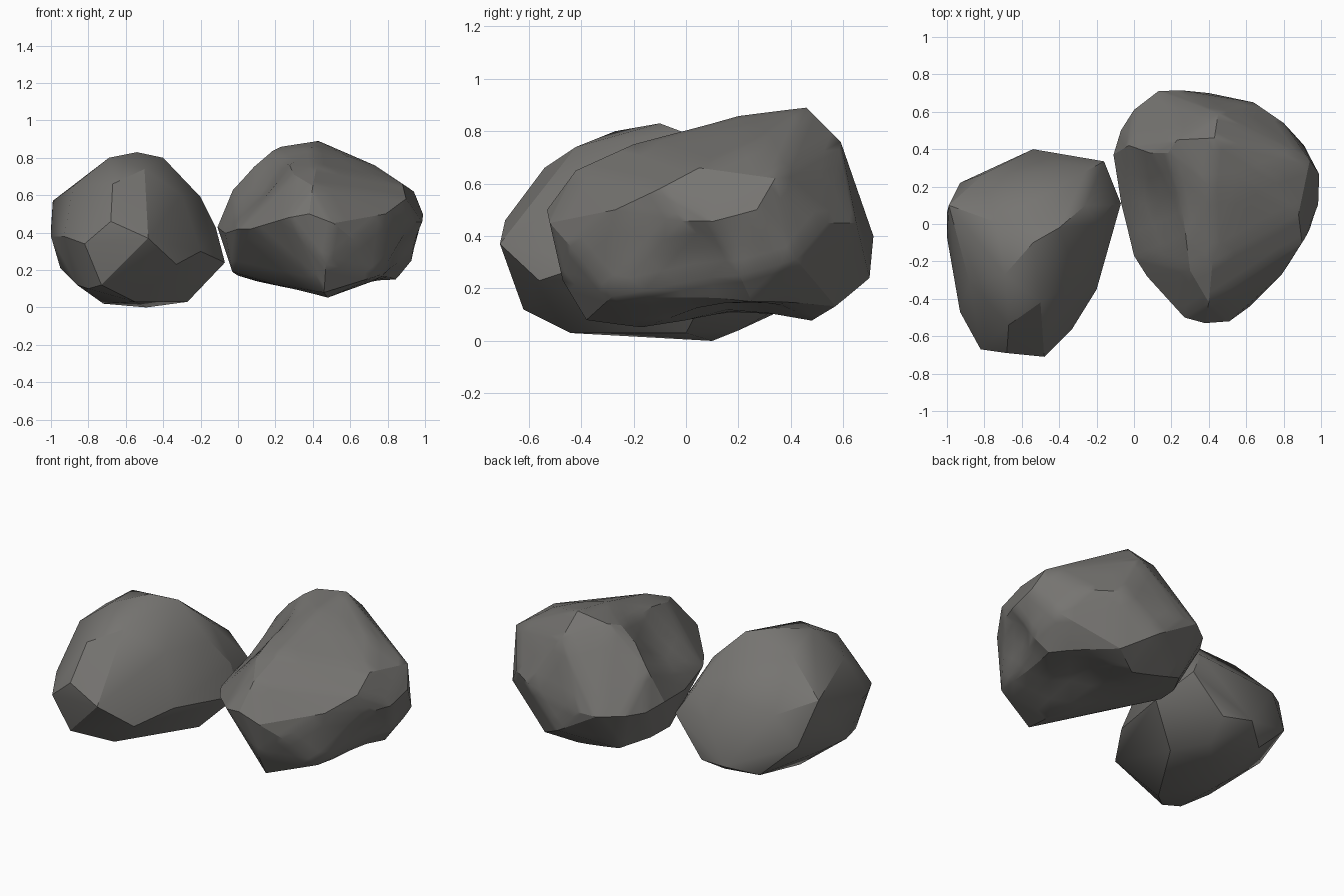
import bpy, bmesh, math
from mathutils import Vector

stone = bpy.data.materials.new("dark_stone")
stone.diffuse_color = (.18, .175, .165, 1)


def rock(name, corners, dents=()):
    """Faceted boulder: hull around its corners, then soft hollows pressed in."""
    bm = bmesh.new()
    for c in corners:
        bm.verts.new(c)
    bmesh.ops.convex_hull(bm, input=bm.verts)
    loose = [v for v in bm.verts if not v.link_faces]
    bmesh.ops.delete(bm, geom=loose, context='VERTS')
    if dents:
        bmesh.ops.subdivide_edges(bm, edges=bm.edges[:], cuts=3, use_grid_fill=True)
        for centre, push, radius in dents:
            for v in bm.verts:
                d = (v.co - Vector(centre)).length / radius
                v.co += Vector(push) * math.exp(-d * d)
    bmesh.ops.recalc_face_normals(bm, faces=bm.faces[:])
    mesh = bpy.data.meshes.new(name)
    bm.to_mesh(mesh)
    bm.free()
    mesh.materials.append(stone)
    ob = bpy.data.objects.new(name, mesh)
    bpy.context.collection.objects.link(ob)
    bpy.ops.object.select_all(action='DESELECT')
    ob.select_set(True)
    bpy.context.view_layer.objects.active = ob
    bpy.ops.object.shade_smooth_by_angle(angle=math.radians(27))
    return ob


# Left boulder: long front to back, blunt front facet
rock("left_boulder", [
    # front facet
    (-.48, -.71, .37), (-.68, -.69, .46), (-.82, -.67, .34), (-.73, -.62, .12),
    # crown
    (-.67, -.54, .66), (-.69, -.27, .80), (-.74, .01, .76), (-.54, -.10, .83),
    (-.40, -.02, .80), (-.50, -.42, .74), (-.88, -.31, .65),
    # left flank
    (-.93, -.47, .38), (-1, -.07, .38), (-.99, .10, .57), (-.80, .27, .49),
    (-.93, .22, .31), (-1, .06, .42), (-.95, -.02, .21), (-.86, -.36, .12),
    (-.80, -.54, .10),
    # back
    (-.54, .40, .15), (-.36, .36, .13), (-.70, .27, .09), (-.16, .335, .36),
    # right flank
    (-.26, .28, .53), (-.26, .10, .65), (-.20, .0, .59), (-.12, .10, .43),
    (-.07, .11, .24), (-.20, -.35, .30), (-.33, -.56, .23), (-.30, -.30, .60),
    # base
    (-.55, -.44, .03), (-.27, .0, .03), (-.49, .10, 0), (-.72, -.10, .02),
    (-.50, .33, .10), (-.40, .2, .04),
])

# Right boulder: peak at the back, ridge running down to the front
rock("right_boulder", [
    # peak and ridge
    (.43, .46, .89), (.23, .45, .86), (.18, .38, .84), (.40, .20, .86),
    (.58, .21, .81), (.42, -.20, .75), (.40, -.42, .65), (.73, .27, .76),
    (.45, .59, .76), (.27, -.05, .77), (.30, -.25, .71),
    # left flank
    (-.11, .37, .43), (-.03, .42, .63), (.08, .38, .76), (-.07, .50, .40),
    (-.07, .11, .40), (0, -.17, .42), (.07, -.28, .42), (-.03, .20, .19),
    # front
    (.38, -.53, .50), (.27, -.50, .48), (.51, -.52, .45), (.62, -.44, .36),
    (.47, -.47, .23), (.75, -.28, .17),
    # right flank
    (.94, .34, .62), (.99, .27, .50), (1, .10, .45), (.96, -.02, .45),
    (.79, -.27, .50), (.90, -.10, .58), (.88, .05, .66), (.95, .20, .24),
    (.91, .42, .31), (.80, .54, .45),
    # back
    (0, .61, .40), (.13, .71, .40), (.25, .715, .40), (.40, .70, .24),
    (.64, .65, .45), (.60, .57, .64),
    # base
    (.48, -.17, .05), (.46, -.38, .08), (.20, .0, .12), (.85, .25, .14),
    (.58, .57, .13), (.42, .48, .07), (.10, .52, .14), (0, .35, .17),
], dents=[
    ((.11, .13, .68), (.03, 0, -.05), .20),      # hollow beside the peak
    ((.55, .20, .06), (0, 0, .08), .20),         # hollow underneath
    ((.92, .05, .28), (-.05, .01, .02), .18),    # hollow on the lower right
])
